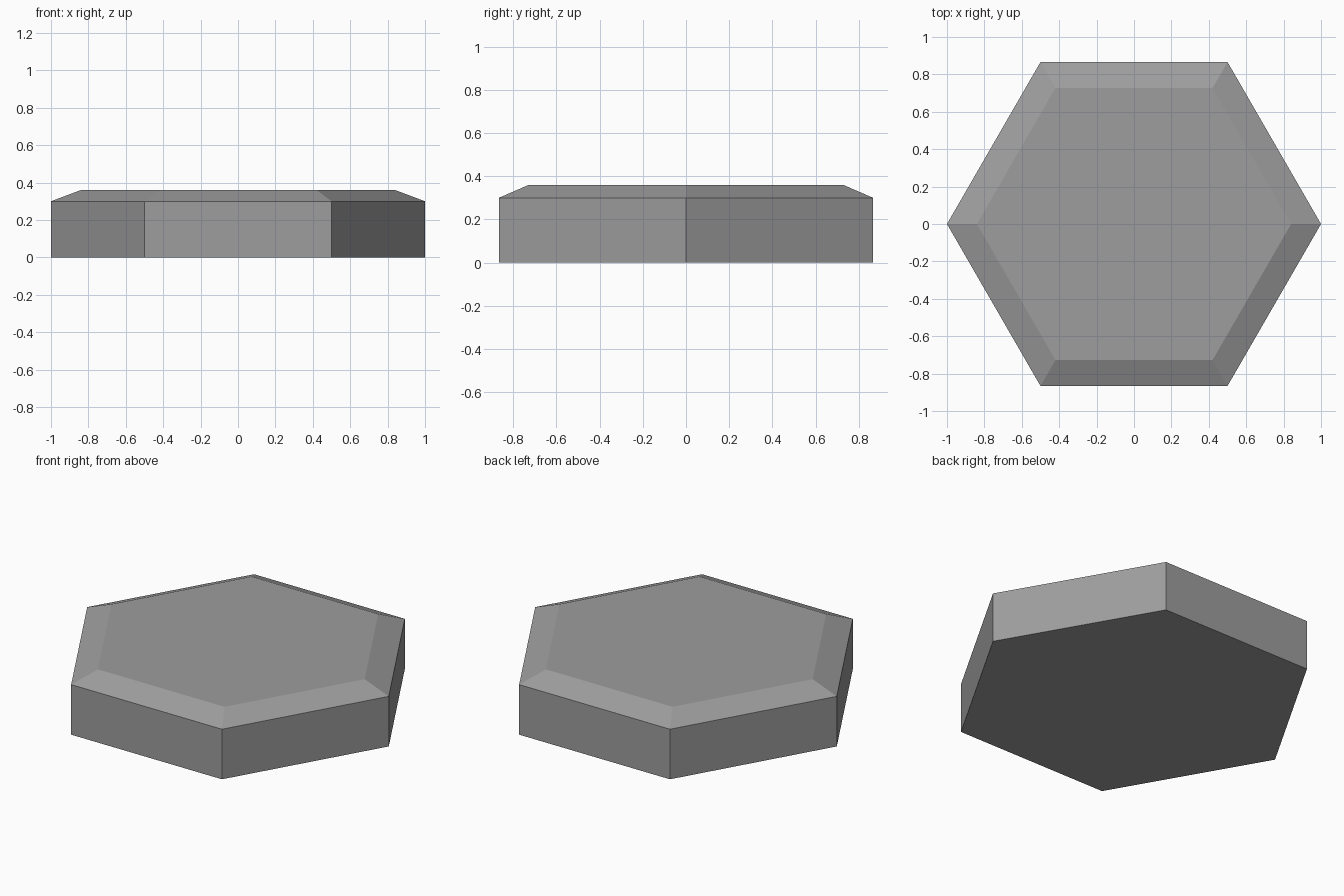
import bpy, bmesh
from math import cos, sin, pi

if "Cube" in bpy.data.objects:
    bpy.data.objects.remove(bpy.data.objects["Cube"])

SIDES = 6
# Profile rings: (corner radius, height)
RINGS = [(1.0, 0.0), (1.0, 0.30), (0.84, 0.36)]

bm = bmesh.new()
rings = [[bm.verts.new((r * cos(2 * pi * i / SIDES), r * sin(2 * pi * i / SIDES), z))
          for i in range(SIDES)] for r, z in RINGS]

# Side walls and sloped rim
for low, high in zip(rings, rings[1:]):
    for i in range(SIDES):
        j = (i + 1) % SIDES
        bm.faces.new((low[i], low[j], high[j], high[i]))

# Flat base and top
bm.faces.new(rings[0][::-1])
bm.faces.new(rings[-1])

mesh = bpy.data.meshes.new("hexagonal_tile")
bm.to_mesh(mesh)
bm.free()
tile = bpy.data.objects.new("hexagonal_tile", mesh)
bpy.context.collection.objects.link(tile)

# Dark grey surface
dark_grey = bpy.data.materials.new("dark_grey")
dark_grey.diffuse_color = (0.34, 0.34, 0.34, 1)
dark_grey.use_nodes = True
dark_grey.node_tree.nodes["Principled BSDF"].inputs["Base Color"].default_value = dark_grey.diffuse_color
mesh.materials.append(dark_grey)
